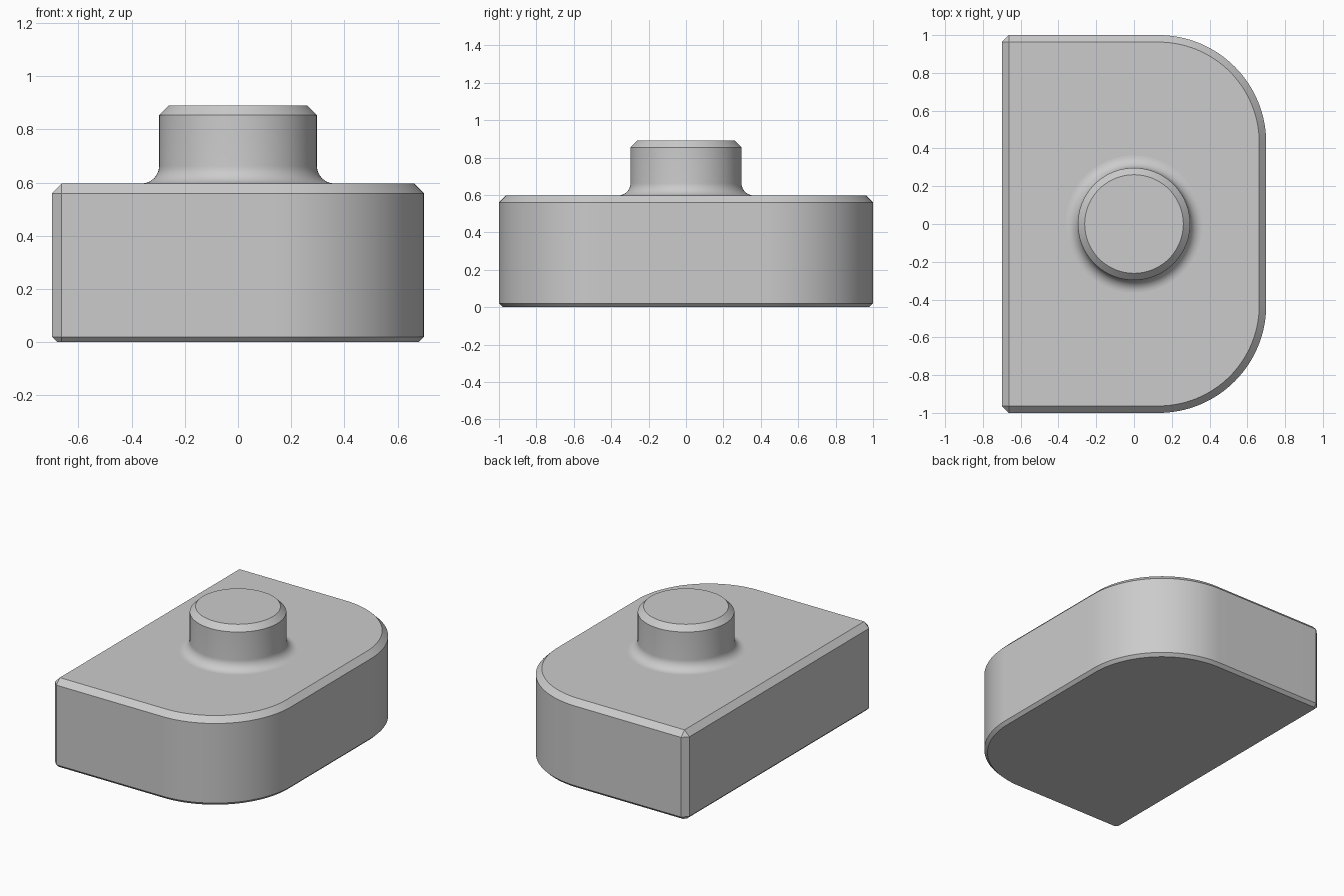
import bpy, bmesh, math

if "Cube" in bpy.data.objects:
    bpy.data.objects.remove(bpy.data.objects["Cube"])

HX, HY, TOP = 0.70, 1.0, 0.597      # block half sizes and height
C, CB = 0.037, 0.02                 # top / corner chamfer, bottom chamfer
R = 0.57                            # big rounded corners on +x
ARC, RING = 32, 96

bm = bmesh.new()


def block_ring(d, z):
    """D-shaped outline inset by d: two rounded corners, two chamfered corners."""
    pts = []
    for s in (-1, 1):
        angles = range(ARC + 1) if s > 0 else range(-ARC, 1)
        for i in angles:
            a = i / ARC * math.pi / 2
            pts.append((HX - R + (R - d) * math.cos(a),
                        s * (HY - R) + (R - d) * math.sin(a)))
    pts += [(-HX + C, HY - d), (-HX + d, HY - C),
            (-HX + d, -HY + C), (-HX + C, -HY + d)]
    return [bm.verts.new((x, y, z)) for x, y in pts]


def peg_ring(r, z):
    return [bm.verts.new((r * math.cos(2 * math.pi * i / RING),
                          r * math.sin(2 * math.pi * i / RING), z))
            for i in range(RING)]


def skin(rings):
    for a, b in zip(rings, rings[1:]):
        n = len(a)
        for i in range(n):
            j = (i + 1) % n
            bm.faces.new((a[i], a[j], b[j], b[i]))


# block: bottom chamfer, walls, top chamfer
block = [block_ring(CB, 0), block_ring(0, CB),
         block_ring(0, TOP - C), block_ring(C, TOP)]
skin(block)
bm.faces.new(block[0][::-1])

# peg: concave fillet at the base, straight wall, chamfered top
PR, F, PT = 0.297, 0.066, 0.89
profile = [(PR + F - F * math.sin(a), TOP + F - F * math.cos(a))
           for a in (k / 10 * math.pi / 2 for k in range(11))]
profile += [(PR, PT - 0.036), (PR - 0.036, PT)]
peg = [peg_ring(r, z) for r, z in profile]
skin(peg)
bm.faces.new(peg[-1])

# top face between the block rim and the peg foot
bmesh.ops.remove_doubles(bm, verts=bm.verts[:], dist=1e-5)
rim = [e for e in bm.edges if e.is_boundary]
bmesh.ops.triangle_fill(bm, edges=rim, use_beauty=True, normal=(0, 0, 1))
bmesh.ops.recalc_face_normals(bm, faces=bm.faces[:])

mesh = bpy.data.meshes.new("block_with_peg")
bm.to_mesh(mesh)
bm.free()
obj = bpy.data.objects.new("block_with_peg", mesh)
bpy.context.collection.objects.link(obj)

grey = bpy.data.materials.new("plain grey")
grey.diffuse_color = (0.6, 0.6, 0.6, 1)
grey.use_nodes = True
grey.node_tree.nodes["Principled BSDF"].inputs["Base Color"].default_value = grey.diffuse_color
mesh.materials.append(grey)

# smooth curved walls, crisp chamfers and flat horizontal faces
bpy.context.view_layer.objects.active = obj
obj.select_set(True)
bpy.ops.object.shade_smooth_by_angle(angle=math.radians(25))
for p in mesh.polygons:
    if abs(p.normal.z) > 0.9999:
        p.use_smooth = False
